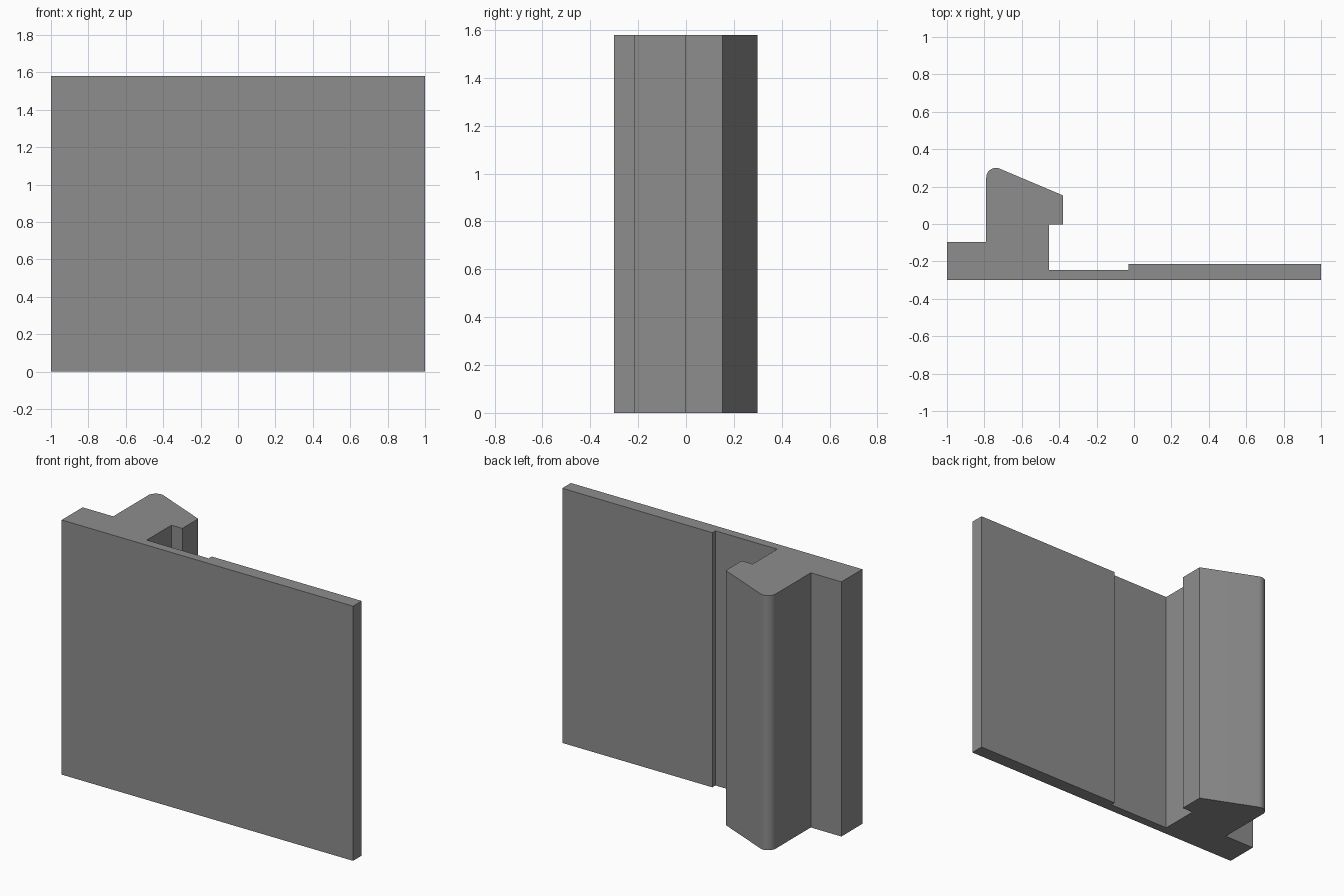
import bpy, bmesh, math

if "Cube" in bpy.data.objects:
    bpy.data.objects.remove(bpy.data.objects["Cube"])

HEIGHT = 1.58

grey = bpy.data.materials.new("mid grey")
grey.diffuse_color = (0.27, 0.27, 0.27, 1)
grey.use_nodes = True
grey.node_tree.nodes["Principled BSDF"].inputs["Base Color"].default_value = grey.diffuse_color

# Rounded hook corner: arc from the sloped face round to the outer side
cx, cy, r = -0.738, 0.248, 0.052
steps = 12
arc = []
for i in range(steps + 1):
    a = math.radians(67.5 + (180 - 67.5) * i / steps)
    arc.append((cx + r * math.cos(a), cy + r * math.sin(a)))

# Cross-section seen from above, counter-clockwise
profile = [
    (-1.0, -0.30), (1.0, -0.30),       # flat front
    (1.0, -0.215), (-0.03, -0.215),    # thicker panel
    (-0.03, -0.245), (-0.455, -0.245), # thin groove
    (-0.455, -0.003), (-0.38, -0.003), # undercut of the hook
    (-0.38, 0.153),                    # hook tip
    *arc,
    (-0.79, -0.095), (-1.0, -0.095),   # side ledge
]

# Extrude the cross-section upwards
bm = bmesh.new()
base = bm.faces.new([bm.verts.new((x, y, 0)) for x, y in profile])
top = bmesh.ops.extrude_face_region(bm, geom=[base], use_keep_orig=True)["geom"]
bmesh.ops.translate(bm, vec=(0, 0, HEIGHT),
                    verts=[v for v in top if isinstance(v, bmesh.types.BMVert)])
bmesh.ops.recalc_face_normals(bm, faces=bm.faces)
mesh = bpy.data.meshes.new("hooked_panel")
bm.to_mesh(mesh)
bm.free()
mesh.materials.append(grey)

panel = bpy.data.objects.new("hooked_panel", mesh)
bpy.context.collection.objects.link(panel)
bpy.context.view_layer.objects.active = panel
panel.select_set(True)
bpy.ops.object.shade_smooth_by_angle(angle=math.radians(20))
